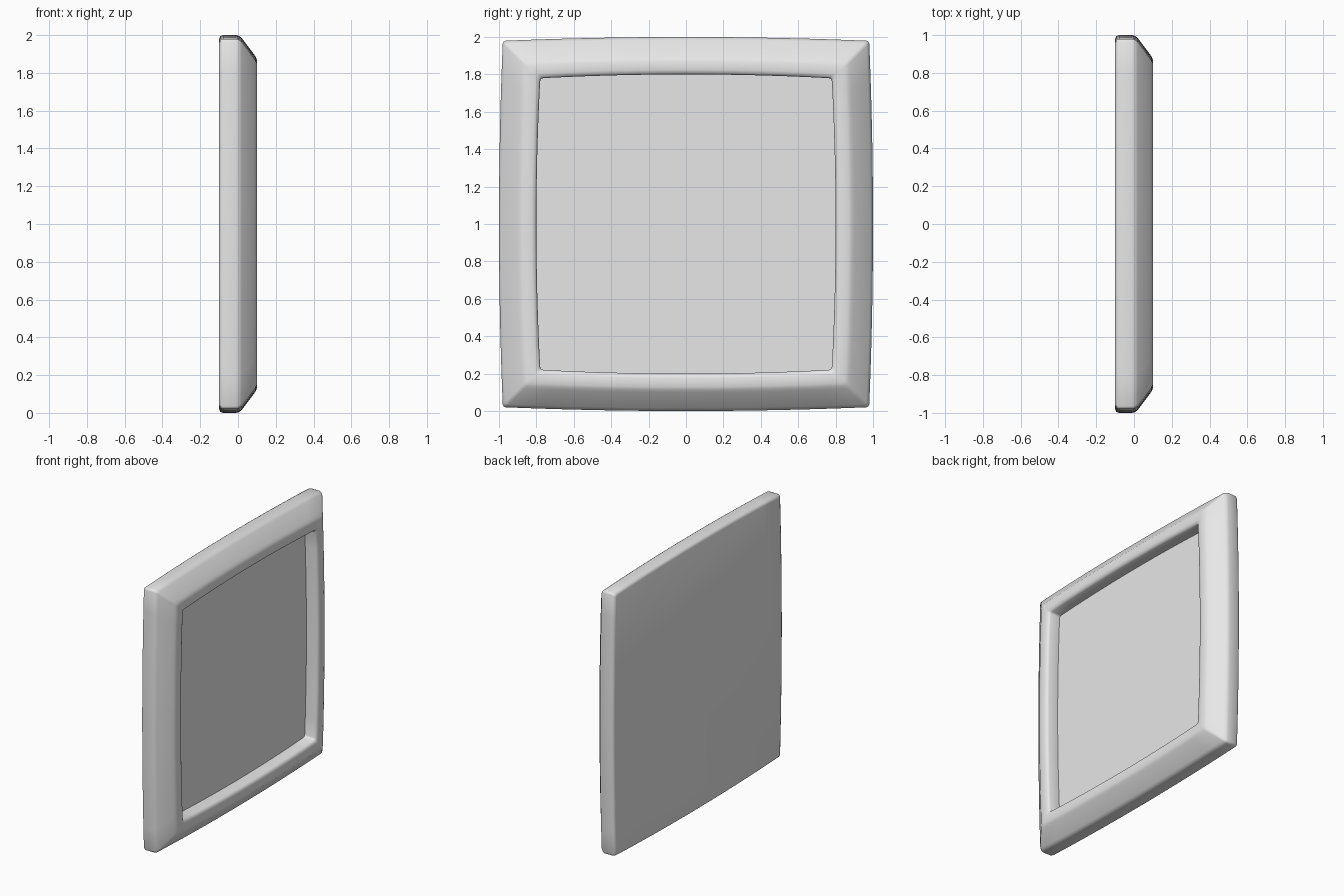
import bpy
import bmesh
import math

old = bpy.data.objects.get("Cube")
if old:
    bpy.data.objects.remove(old, do_unlink=True)

grey = bpy.data.materials.new("light grey")
grey.use_nodes = True
GREY = (0.8, 0.8, 0.8, 1)
grey.diffuse_color = GREY
grey.node_tree.nodes["Principled BSDF"].inputs["Base Color"].default_value = GREY

BOW = 0.02      # how far the middle of each side bulges past its corners
SEGMENTS = 12   # divisions along one side


def bowed_square(radius, corner=0.016):
    """Outline of a square with gently bowed sides and tiny round corners."""
    points = []
    for side in range(4):
        c, s = math.cos(side * math.pi / 2), math.sin(side * math.pi / 2)
        edge = radius - BOW
        reach = edge - corner
        local = []
        for i in range(SEGMENTS + 1):
            t = 2 * i / SEGMENTS - 1
            local.append((radius - BOW * t * t, reach * t))
        local.append((edge - corner * 0.29, edge - corner * 0.29))
        points += [(u * c - v * s, u * s + v * c) for u, v in local]
    return points


def finish(bm, name):
    bmesh.ops.recalc_face_normals(bm, faces=bm.faces)
    mesh = bpy.data.meshes.new(name)
    bm.to_mesh(mesh)
    bm.free()
    obj = bpy.data.objects.new(name, mesh)
    bpy.context.collection.objects.link(obj)
    mesh.materials.append(grey)
    bpy.ops.object.select_all(action="DESELECT")
    obj.select_set(True)
    bpy.context.view_layer.objects.active = obj
    bpy.ops.object.shade_smooth_by_angle(angle=math.radians(50))
    return obj


def add_ring(bm, radius, x):
    return [bm.verts.new((x, y, z + 1)) for y, z in bowed_square(radius)]


# Frame: moulding section (half size, x) swept from the back to the inner wall
section = [
    (0.98, -0.1), (0.994, -0.094), (1.0, -0.08), (1.0, -0.01),
    (0.996, 0.005), (0.985, 0.02), (0.9, 0.083), (0.887, 0.093),
    (0.87, 0.1), (0.825, 0.1), (0.808, 0.095), (0.8, 0.082), (0.8, 0.0),
]
bm = bmesh.new()
rings = [add_ring(bm, r, x) for r, x in section]
for a, b in zip(rings, rings[1:]):
    n = len(a)
    for i in range(n):
        j = (i + 1) % n
        bm.faces.new((a[i], a[j], b[j], b[i]))
bm.faces.new(rings[0])      # flat back
bm.faces.new(rings[-1])     # closes the recess behind the panel
finish(bm, "frame")

# Panel: thin plate lying in the recess
bm = bmesh.new()
front = add_ring(bm, 0.799, 0.005)
face = bm.faces.new(front)
bmesh.ops.recalc_face_normals(bm, faces=[face])
extruded = bmesh.ops.extrude_face_region(bm, geom=[face])
moved = [v for v in extruded["geom"] if isinstance(v, bmesh.types.BMVert)]
bmesh.ops.translate(bm, verts=moved, vec=(-0.008, 0, 0))
# drop the cap left inside the solid, if any, by keeping only the outer shell
inner = [f for f in bm.faces if all(len(e.link_faces) > 2 for e in f.edges)]
bmesh.ops.delete(bm, geom=inner, context="FACES_ONLY")
finish(bm, "panel")
